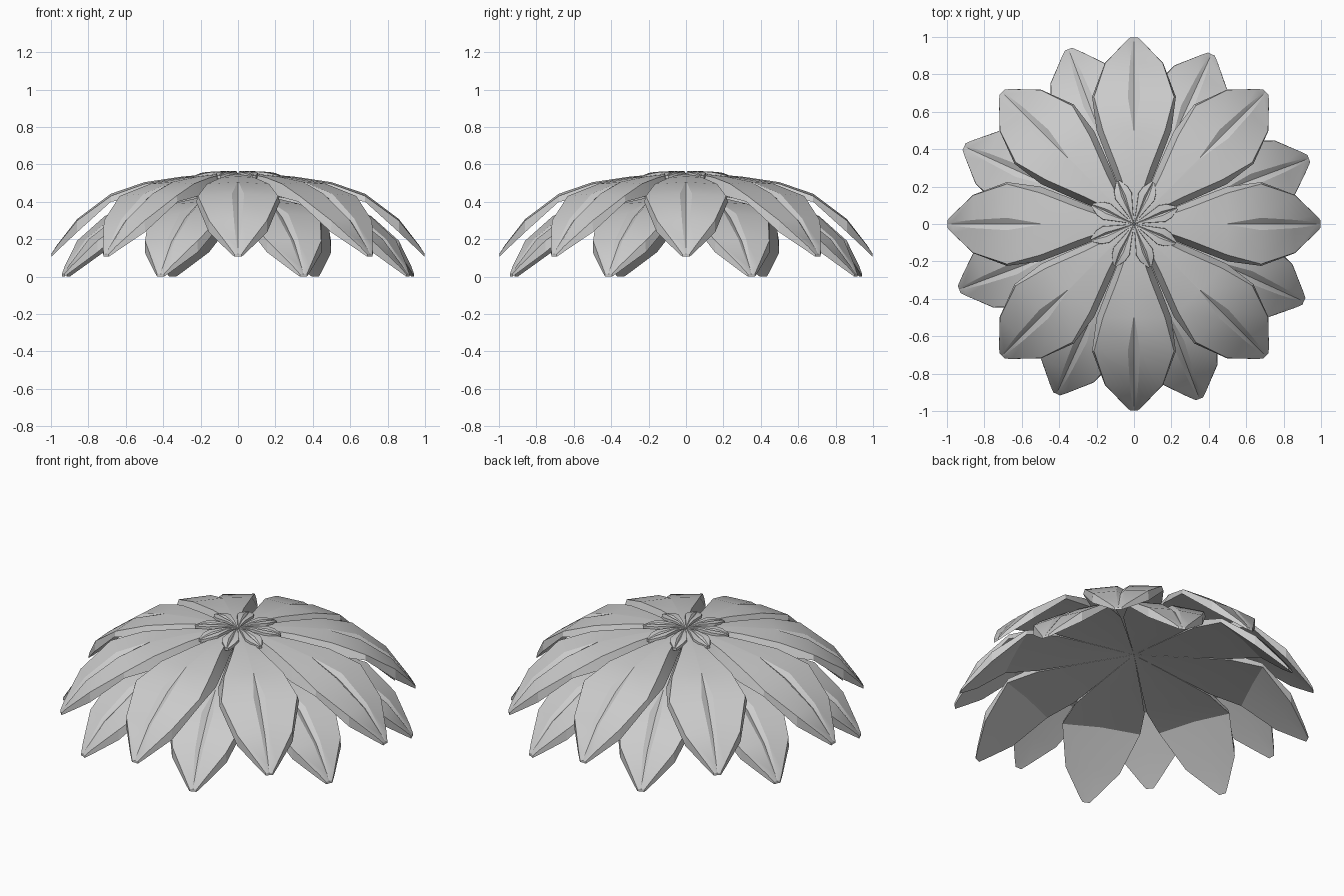
import bpy, bmesh, math
from mathutils import Matrix

if "Cube" in bpy.data.objects:
    bpy.data.objects.remove(bpy.data.objects["Cube"])

# petal stations: radius, top half width, underside half width, top z, underside z,
# groove half width, groove depth
LARGE = [
    (0.004, 0.001, 0.0015, 0.550, 0.497, 0.0005, 0),
    (0.15, 0.036, 0.061, 0.548, 0.481, 0.002, 0),
    (0.30, 0.088, 0.123, 0.535, 0.463, 0.002, 0),
    (0.50, 0.166, 0.200, 0.505, 0.440, 0.003, 0),
    (0.68, 0.214, 0.224, 0.443, 0.412, 0.033, 0.022),
    (0.86, 0.154, 0.156, 0.308, 0.246, 0.022, 0.018),
    (0.970, 0.050, 0.050, 0.166, 0.137, 0.010, 0.007),
    (0.998, 0.020, 0.020, 0.122, 0.108, 0.004, 0)]
SMALL = [
    (0.01, 0.003, 0.003, 0.552, 0.535, 0.001, 0),
    (0.08, 0.022, 0.024, 0.564, 0.540, 0.004, 0.004),
    (0.16, 0.046, 0.048, 0.560, 0.540, 0.011, 0.011),
    (0.20, 0.038, 0.040, 0.554, 0.534, 0.007, 0.008),
    (0.245, 0.010, 0.010, 0.540, 0.524, 0.002, 0)]


def petal(name, stations, angle, drop=0.0, arch=0.012):
    """Petal with a V groove on top, sloping flanks and a flat-panelled underside."""
    bm = bmesh.new()
    top, bottom = [], []
    for r, w, u, zt, zb, g, d in stations:
        sag = arch * w / 0.22
        cols = [(-w, sag), (-g, 0), (0, d), (g, 0), (w, sag)]
        top.append([bm.verts.new((r, y, zt - drop - s)) for y, s in cols])
        bottom.append([bm.verts.new((r, y, zb - drop - s))
                       for y, s in ((-u, sag), (0, 0), (u, sag))])
    for i in range(len(stations) - 1):
        for row, flip in ((top, False), (bottom, True)):
            for j in range(len(row[0]) - 1):
                f = [row[i][j], row[i + 1][j], row[i + 1][j + 1], row[i][j + 1]]
                bm.faces.new(f[::-1] if flip else f)
        for k in (0, -1):
            bm.faces.new([top[i][k], bottom[i][k], bottom[i + 1][k], top[i + 1][k]])
    for i in (0, -1):
        bm.faces.new(top[i] + bottom[i][::-1])
    bmesh.ops.recalc_face_normals(bm, faces=bm.faces)
    bm.transform(Matrix.Rotation(math.radians(angle), 4, 'Z'))
    for f in bm.faces:
        f.smooth = True
    me = bpy.data.meshes.new(name)
    bm.to_mesh(me)
    bm.free()
    me.set_sharp_from_angle(angle=math.radians(20))
    ob = bpy.data.objects.new(name, me)
    bpy.context.collection.objects.link(ob)


# three rings of eight petals
for k in range(8):
    petal("upper_petal_%d" % k, LARGE, 45 * k)
    petal("lower_petal_%d" % k, LARGE, 45 * k + 20.5, drop=0.107)
    petal("centre_petal_%d" % k, SMALL, 45 * k + 20.5, arch=0.0)
